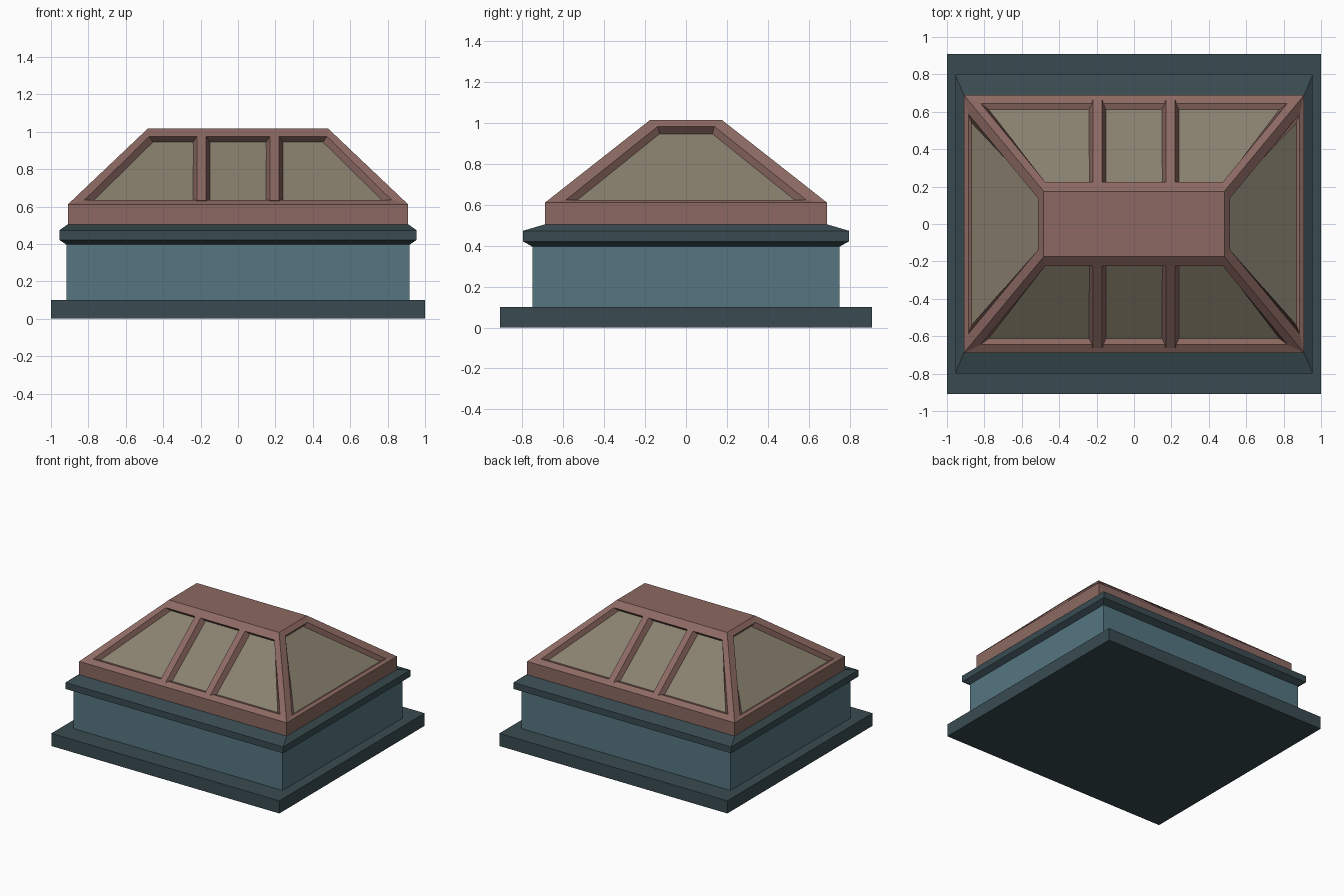
import bpy, bmesh
from mathutils import Vector

if "Cube" in bpy.data.objects:
    bpy.data.objects.remove(bpy.data.objects["Cube"])


def material(name, rgb):
    m = bpy.data.materials.new(name)
    m.diffuse_color = (*rgb, 1)
    m.use_nodes = True
    m.node_tree.nodes["Principled BSDF"].inputs["Base Color"].default_value = m.diffuse_color
    return m


DARK = material("dark slate", (0.041, 0.071, 0.083))
TEAL = material("muted teal", (0.089, 0.181, 0.220))
WOOD = material("dusty red frame", (0.262, 0.141, 0.122))
GLASS = material("olive glass", (0.250, 0.219, 0.158))


def finish(name, bm, *mats):
    bmesh.ops.remove_doubles(bm, verts=bm.verts, dist=0.0005)
    bmesh.ops.recalc_face_normals(bm, faces=bm.faces)
    me = bpy.data.meshes.new(name)
    bm.to_mesh(me)
    bm.free()
    for m in mats:
        me.materials.append(m)
    ob = bpy.data.objects.new(name, me)
    bpy.context.collection.objects.link(ob)
    return ob


def face(bm, pts, mat=0):
    f = bm.faces.new([bm.verts.new(p) for p in pts])
    f.material_index = mat


def ring(hx, hy, z):
    return [(-hx, -hy, z), (hx, -hy, z), (hx, hy, z), (-hx, hy, z)]


def bridge(bm, a, b):
    for i in range(len(a)):
        j = (i + 1) % len(a)
        face(bm, [a[i], a[j], b[j], b[i]])


def loft(bm, rings):
    for a, b in zip(rings, rings[1:]):
        bridge(bm, a, b)


def stack(name, mat, sizes):
    bm = bmesh.new()
    rings = [ring(*s) for s in sizes]
    loft(bm, rings)
    face(bm, rings[0])
    face(bm, rings[-1])
    finish(name, bm, mat)


# Base slab, wall and moulded cornice
stack("base_slab", DARK, [(1, 0.91, 0), (1, 0.91, 0.1)])
stack("wall", TEAL, [(0.918, 0.752, 0.1), (0.918, 0.752, 0.397)])
stack("cornice", DARK, [(0.918, 0.752, 0.396), (0.955, 0.798, 0.422),
                        (0.955, 0.798, 0.473), (0.91, 0.69, 0.505)])

# Roof frame: curb, flat cap and four slopes with recessed panes
bm = bmesh.new()
foot, eave, cap = ring(0.91, 0.69, 0.505), ring(0.91, 0.69, 0.611), ring(0.483, 0.175, 1.016)
loft(bm, [foot, eave])
face(bm, foot)
face(bm, cap)


def quad(low, high, side, s):
    # low and high are (half width, outward distance, z)
    pts = []
    for w, d, z in ((-low[0], *low[1:]), low, high, (-high[0], *high[1:])):
        pts.append((s * d, w, z) if side else (w, s * d, z))
    return pts


SLOPES = [  # outer edge, opening, glass for long slopes then end slopes
    [((0.91, 0.69, 0.611), (0.483, 0.175, 1.016)),
     ((0.82, 0.645, 0.636), (0.475, 0.225, 0.975)),
     ((0.777, 0.612, 0.627), (0.455, 0.190, 0.944))],
    [((0.69, 0.91, 0.611), (0.175, 0.483, 1.016)),
     ((0.588, 0.886, 0.624), (0.138, 0.513, 0.984)),
     ((0.54, 0.868, 0.617), (0.130, 0.480, 0.947))],
]
for side, (outer, opening, pane) in enumerate(SLOPES):
    for s in (-1, 1):
        o, p, g = (quad(*q, side, s) for q in (outer, opening, pane))
        loft(bm, [o, p, g])
        face(bm, g, 1)
finish("roof_frame", bm, WOOD, GLASS)

# Two glazing bars on each long slope
for s, label in ((-1, "front"), (1, "back")):
    for cx in (-0.195, 0.195):
        bm = bmesh.new()
        top = quad((0.025, 0.663, 0.632), (0.025, 0.222, 0.978), 0, s)
        bottom = quad((0.047, 0.618, 0.620), (0.047, 0.185, 0.940), 0, s)
        loft(bm, [bottom, top])
        face(bm, top)
        face(bm, bottom)
        bmesh.ops.translate(bm, verts=bm.verts, vec=Vector((cx, 0, 0)))
        finish(label + "_glazing_bar", bm, WOOD)
